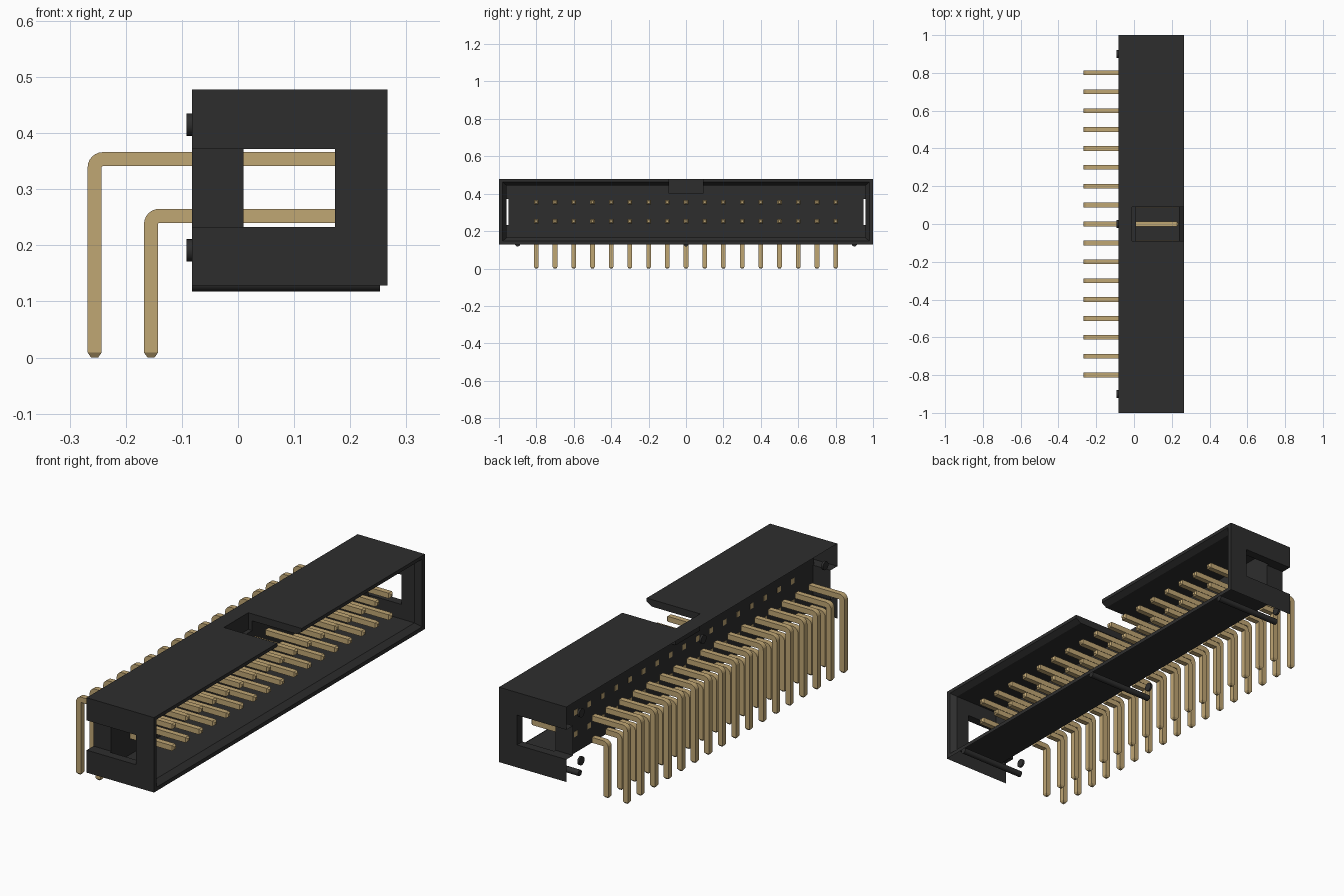
import bpy, bmesh, math
from mathutils import Matrix

if "Cube" in bpy.data.objects:
    bpy.data.objects.remove(bpy.data.objects["Cube"], do_unlink=True)


def material(name, rgb):
    m = bpy.data.materials.new(name)
    m.use_nodes = True
    m.diffuse_color = (*rgb, 1)
    m.node_tree.nodes["Principled BSDF"].inputs["Base Color"].default_value = (*rgb, 1)
    return m


black = material("black plastic", (0.027, 0.027, 0.027))
gold = material("gold metal", (0.53, 0.385, 0.175))


def make_object(name, bm, mat):
    bmesh.ops.recalc_face_normals(bm, faces=bm.faces)
    mesh = bpy.data.meshes.new(name)
    bm.to_mesh(mesh)
    bm.free()
    mesh.materials.append(mat)
    ob = bpy.data.objects.new(name, mesh)
    bpy.context.collection.objects.link(ob)
    return ob


def loft(bm, sections):
    """Skin a row of four-cornered sections and cap both ends."""
    rings = [[bm.verts.new(p) for p in s] for s in sections]
    for a, b in zip(rings, rings[1:]):
        for i in range(4):
            j = (i + 1) % 4
            bm.faces.new((a[i], a[j], b[j], b[i]))
    bm.faces.new(rings[0])
    bm.faces.new(rings[-1])


def rect_x(x, y0, y1, z0, z1):
    return [(x, y0, z0), (x, y1, z0), (x, y1, z1), (x, y0, z1)]


def solid(name, sections, mat=black):
    bm = bmesh.new()
    loft(bm, sections)
    return make_object(name, bm, mat)


def box(name, x0, x1, *yz):
    return solid(name, [rect_x(x0, *yz), rect_x(x1, *yz)])


BACK, FLOOR, OPEN = -0.082, 0.01, 0.266
BOTTOM, TOP = 0.128, 0.478

# Shroud: block with a chamfered cavity, key slot and end windows
shroud = box("shroud", BACK, OPEN, -1, 1, BOTTOM, TOP)
cutters = [
    solid("cavity_cutter", [rect_x(FLOOR, -0.96, 0.96, 0.165, 0.445),
                            rect_x(0.24, -0.96, 0.96, 0.165, 0.445),
                            rect_x(OPEN, -0.98, 0.98, 0.146, 0.462),
                            rect_x(0.3, -0.98, 0.98, 0.146, 0.462)]),
    box("key_cutter", -0.01, 0.35, -0.09, 0.09, 0.40, 0.6),
    box("window_cutter_left", -0.2, 0.173, 0.95, 1.2, 0.233, 0.372),
    box("window_cutter_right", -0.2, 0.173, -1.2, -0.95, 0.233, 0.372),
]
for c in cutters:
    mod = shroud.modifiers.new(c.name, "BOOLEAN")
    mod.operation, mod.solver, mod.object = "DIFFERENCE", "EXACT", c
deps = bpy.context.evaluated_depsgraph_get()
cut_mesh = bpy.data.meshes.new_from_object(shroud.evaluated_get(deps))
shroud.modifiers.clear()
shroud.data = cut_mesh
for c in cutters:
    bpy.data.objects.remove(c, do_unlink=True)

# The shroud is an open shell at its back and underside
bm = bmesh.new()
bm.from_mesh(cut_mesh)
open_faces = [f for f in bm.faces
              if all(abs(v.co.x - BACK) < 1e-4 for v in f.verts)
              or all(abs(v.co.z - BOTTOM) < 1e-4 for v in f.verts)]
bmesh.ops.delete(bm, geom=open_faces, context="FACES")
bm.to_mesh(cut_mesh)
bm.free()

# Pins: straight contacts inside, bent tails behind
H = 0.0125
TIP = 0.5


def contact(bm, y, z):
    def square(x, s):
        return rect_x(x, y - s, y + s, z - s, z + s)
    loft(bm, [square(FLOOR - 0.001, H), square(0.227, H), square(0.235, H * TIP)])


def tail(bm, y, z, x):
    def section(inner, outer, s=H):
        return [(inner[0], y - s, inner[1]), (inner[0], y + s, inner[1]),
                (outer[0], y + s, outer[1]), (outer[0], y - s, outer[1])]
    r = 0.002
    px, pz = x + H + r, z - H - r
    rows = [section((BACK, z - H), (BACK, z + H))]
    for i in range(7):
        a = math.pi / 2 * i / 6
        dx, dz = -math.sin(a), math.cos(a)
        R = r + 2 * H
        rows.append(section((px + r * dx, pz + r * dz), (px + R * dx, pz + R * dz)))
    rows.append(section((x + H, 0.009), (x - H, 0.009)))
    t = H * TIP
    rows.append(section((x + t, 0), (x - t, 0), t))
    loft(bm, rows)


for row, z, x in (("lower", 0.2525, -0.155), ("upper", 0.3535, -0.2555)):
    contacts, tails = bmesh.new(), bmesh.new()
    for i in range(-8, 9):
        contact(contacts, i * 0.1, z)
        tail(tails, i * 0.1, z, x)
    make_object(row + "_contacts", contacts, gold)
    make_object(row + "_tails", tails, gold)


# Round ribs under the shroud and standoff pegs on its back
def rod(bm, x0, x1, y, z, r):
    place = Matrix.Translation(((x0 + x1) / 2, y, z)) @ Matrix.Rotation(math.pi / 2, 4, "Y")
    bmesh.ops.create_cone(bm, cap_ends=True, segments=20, radius1=r, radius2=r,
                          depth=x1 - x0, matrix=place)


ribs, pegs = bmesh.new(), bmesh.new()
for y in (-0.9, 0, 0.9):
    rod(ribs, BACK, 0.253, y, 0.132, 0.014)
    for z in (0.191, 0.415):
        rod(pegs, -0.092, BACK, y, z, 0.02)
for ob in (make_object("bottom_ribs", ribs, black), make_object("back_pegs", pegs, black)):
    ob.data.shade_smooth()
    ob.data.set_sharp_from_angle(angle=math.radians(30))
